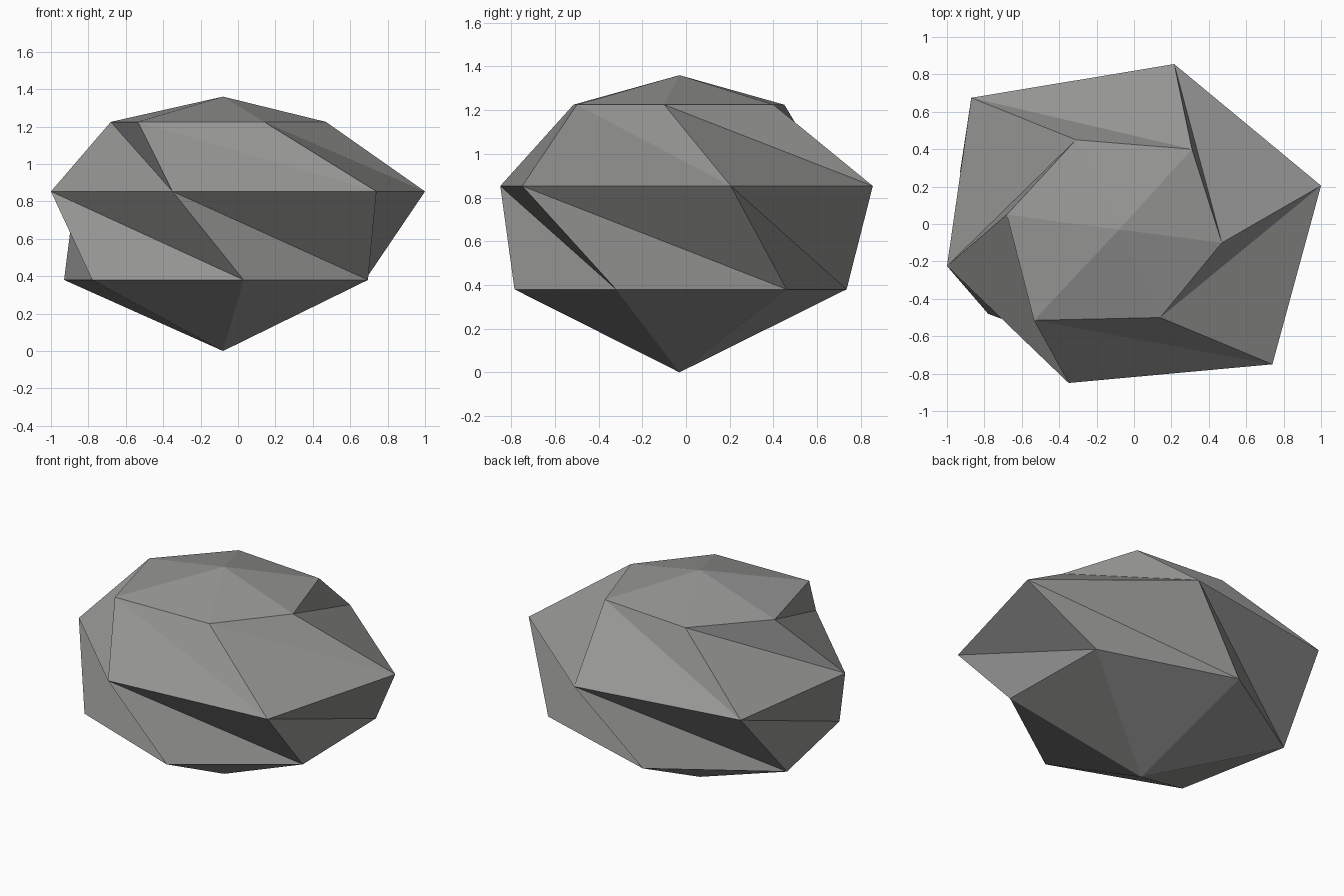
import bpy, bmesh

if "Cube" in bpy.data.objects:
    bpy.data.objects.remove(bpy.data.objects["Cube"])

# Rock: three twisted six-sided rings between a bottom and a top point
AXIS = (-0.08, -0.03)
RINGS = [
    (0.38, [(0.68, 0.46), (-0.20, 0.735), (-0.93, 0.28), (-0.78, -0.48), (0.03, -0.785), (0.695, -0.32)]),
    (0.853, [(1.0, 0.205), (0.215, 0.855), (-0.87, 0.675), (-1.0, -0.225), (-0.35, -0.85), (0.74, -0.75)]),
    (1.225, [(0.47, -0.10), (0.31, 0.40), (-0.31, 0.45), (-0.68, 0.05), (-0.535, -0.515), (0.14, -0.50)]),
]

bm = bmesh.new()
bottom = bm.verts.new((*AXIS, 0.0))
top = bm.verts.new((*AXIS, 1.36))
rings = [[bm.verts.new((x, y, z)) for x, y in pts] for z, pts in RINGS]

for i in range(6):
    j = (i + 1) % 6
    # End caps
    bm.faces.new((bottom, rings[0][j], rings[0][i]))
    bm.faces.new((top, rings[2][i], rings[2][j]))
    # Bands, all split along the same twisting diagonal
    for low, high in zip(rings, rings[1:]):
        bm.faces.new((low[i], low[j], high[i]))
        bm.faces.new((low[j], high[j], high[i]))

mesh = bpy.data.meshes.new("rock")
bm.to_mesh(mesh)
bm.free()

# Single stone colour, flat shading
stone = bpy.data.materials.new("grey stone")
stone.diffuse_color = (0.3, 0.3, 0.295, 1.0)
stone.use_nodes = True
stone.node_tree.nodes["Principled BSDF"].inputs["Base Color"].default_value = stone.diffuse_color
mesh.materials.append(stone)

rock = bpy.data.objects.new("rock", mesh)
bpy.context.collection.objects.link(rock)
